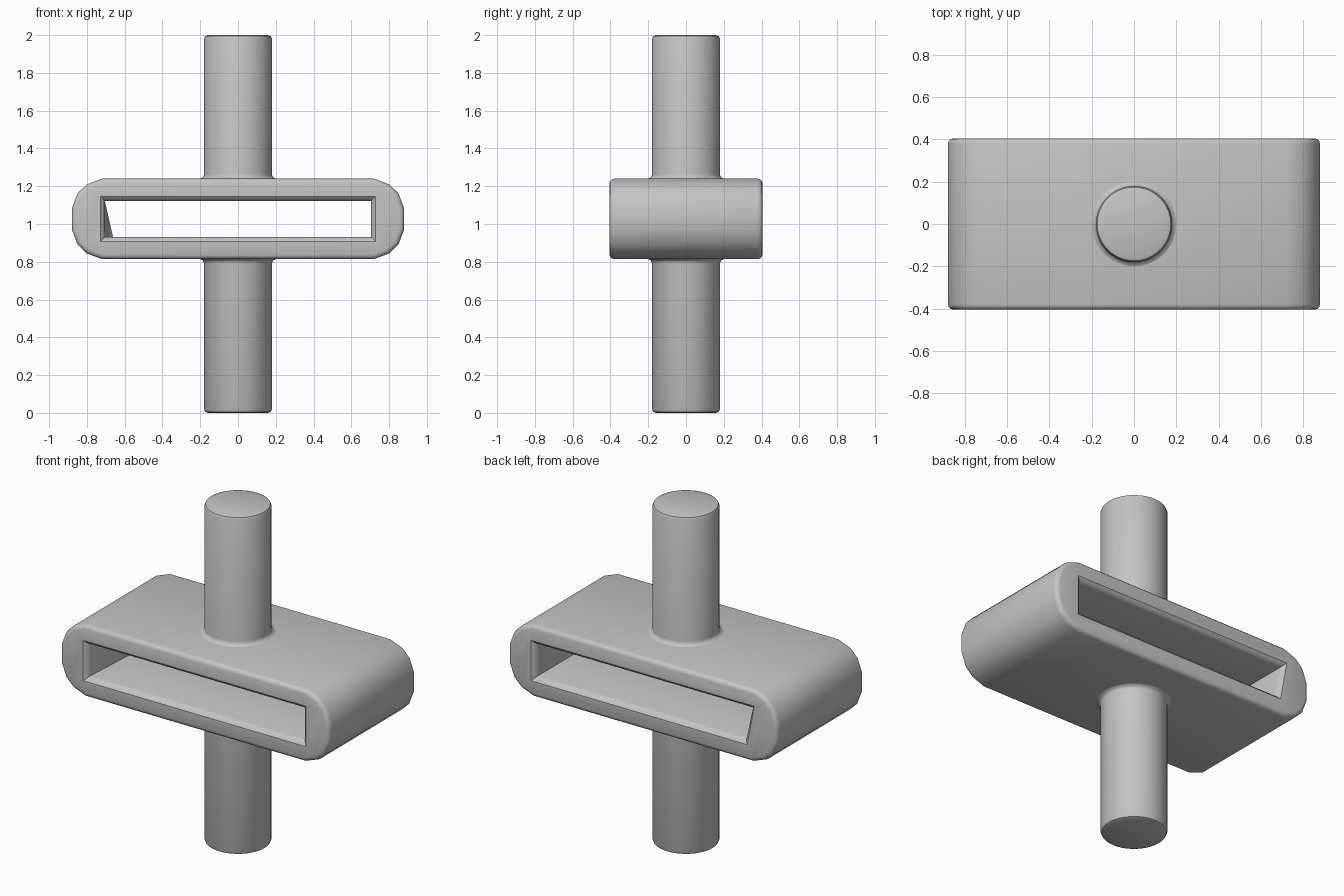
import bpy, bmesh
from math import radians, sin, cos, tau

cube = bpy.data.objects.get("Cube")
if cube:
    bpy.data.objects.remove(cube, do_unlink=True)

grey = bpy.data.materials.new("light grey")
grey.use_nodes = True
grey.diffuse_color = (0.55, 0.55, 0.55, 1)
grey.node_tree.nodes["Principled BSDF"].inputs["Base Color"].default_value = (0.55, 0.55, 0.55, 1)


def loft(name, rings):
    """Skin a solid through a list of equal-sized point rings and cap its ends."""
    bm = bmesh.new()
    loops = [[bm.verts.new(p) for p in ring] for ring in rings]
    n = len(loops[0])
    for a, b in zip(loops, loops[1:]):
        for i in range(n):
            j = (i + 1) % n
            bm.faces.new((a[i], a[j], b[j], b[i]))
    bm.faces.new(loops[0])
    bm.faces.new(loops[-1])
    bmesh.ops.recalc_face_normals(bm, faces=bm.faces)
    mesh = bpy.data.meshes.new(name)
    bm.to_mesh(mesh)
    bm.free()
    mesh.materials.append(grey)
    obj = bpy.data.objects.new(name, mesh)
    bpy.context.collection.objects.link(obj)
    return obj


def smooth(mesh, angle):
    mesh.shade_smooth()
    mesh.set_sharp_from_angle(angle=radians(angle))


# Block: rounded-end outline extruded front to back, with soft rims
HALF_DEPTH, MID_Z = 0.405, 1.027
corner = [(0.88, 0.055), (0.85, 0.135), (0.80, 0.183), (0.72, 0.213)]
right_half = [(x, -z) for x, z in reversed(corner)] + corner
outline = right_half + [(-x, -z) for x, z in right_half]
block = loft("slotted_block", [[(x, y, MID_Z + z) for x, z in outline]
                               for y in (-HALF_DEPTH, HALF_DEPTH)])
bevel = block.modifiers.new("soft rims", "BEVEL")
bevel.width, bevel.segments = 0.025, 3
bevel.limit_method, bevel.angle_limit = "ANGLE", radians(55)

# Slot cutter: flared mouths, with one wall leaning in towards the back
flare = [(0.45, 0.03), (0.41, 0.03), (0.397, 0.014), (0.388, 0.006), (0.37, 0)]
stations = [(-y, f) for y, f in flare] + [(y, f) for y, f in reversed(flare)]
rings = []
for y, f in stations:
    lean = 0.045 * (y + HALF_DEPTH) / (2 * HALF_DEPTH)
    low, high = 0.932 - f, 1.123 + f
    rings.append([(-0.705 - f + lean, y, low), (0.705 + f, y, low),
                  (0.705 + f, y, high), (-0.705 - f, y, high)])
cutter = loft("slot_cutter", rings)
cutter.hide_render = True
cut = block.modifiers.new("slot", "BOOLEAN")
cut.operation, cut.solver, cut.object = "DIFFERENCE", "EXACT", cutter

# Bake the cut so that shading follows the finished edges
graph = bpy.context.evaluated_depsgraph_get()
baked = bpy.data.meshes.new_from_object(block.evaluated_get(graph))
block.modifiers.clear()
block.data = baked
smooth(baked, 35)
bpy.data.objects.remove(cutter, do_unlink=True)


# Posts: turned rods with a rounded tip and a small fillet at the block
def post(name, tip, base):
    up = 1 if tip > base else -1
    profile = [(0.2, base - up * 0.05), (0.2, base), (0.188, base + up * 0.006),
               (0.182, base + up * 0.014), (0.18, base + up * 0.025),
               (0.18, tip - up * 0.02), (0.174, tip - up * 0.006), (0.16, tip)]
    turns = [tau * i / 48 for i in range(48)]
    rod = loft(name, [[(r * cos(a), r * sin(a), z) for a in turns] for r, z in profile])
    smooth(rod.data, 40)


post("upper_post", 2.0, MID_Z + 0.213)
post("lower_post", 0.0, MID_Z - 0.213)
